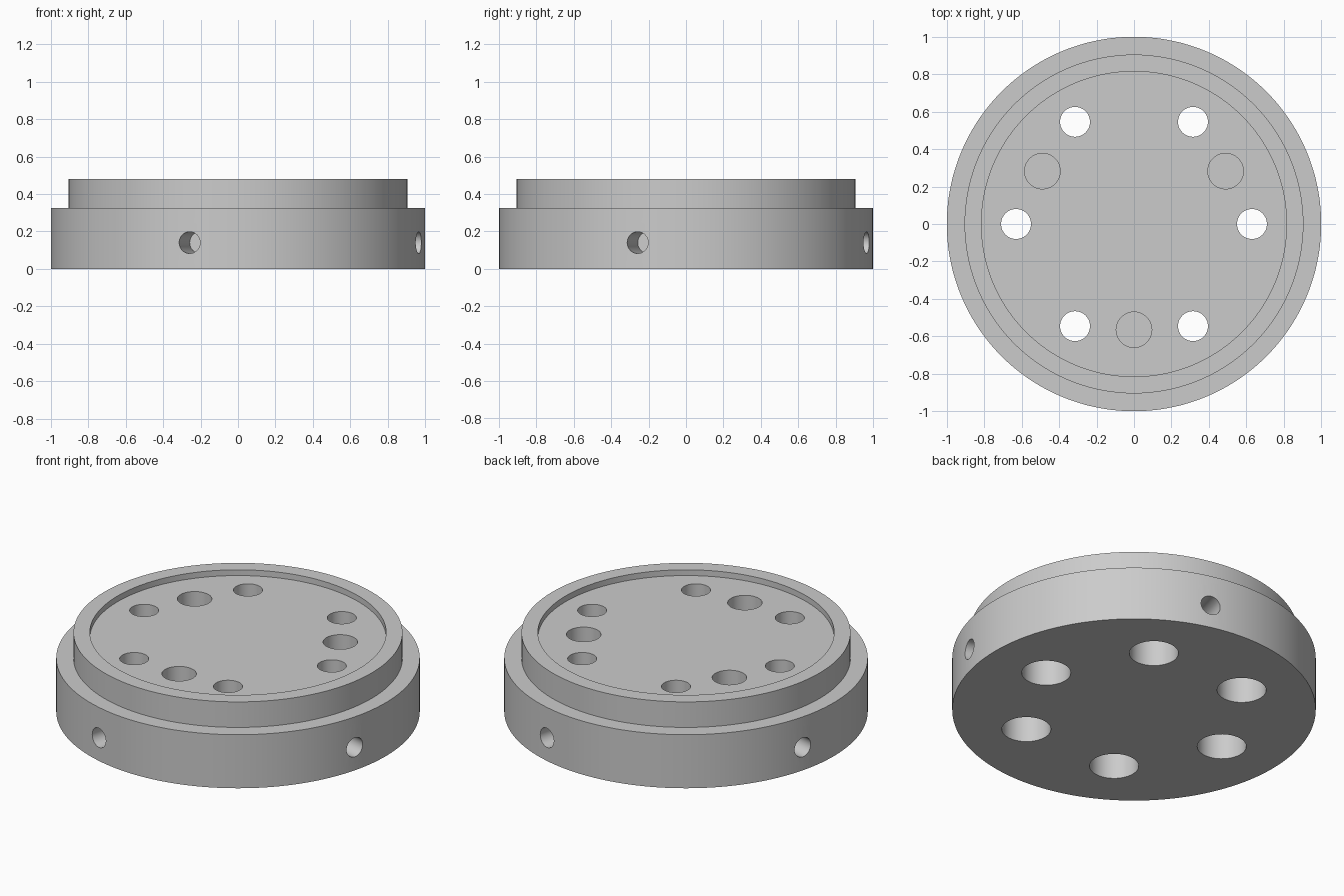
import bpy, bmesh
from math import cos, sin, pi, radians
from mathutils import Matrix, Vector

if "Cube" in bpy.data.objects:
    bpy.data.objects.remove(bpy.data.objects["Cube"], do_unlink=True)

grey = bpy.data.materials.new("machined grey")
grey.use_nodes = True
grey.diffuse_color = (0.6, 0.6, 0.6, 1)
grey.node_tree.nodes["Principled BSDF"].inputs["Base Color"].default_value = grey.diffuse_color


def add_object(name, bm):
    bmesh.ops.recalc_face_normals(bm, faces=bm.faces)
    mesh = bpy.data.meshes.new(name)
    bm.to_mesh(mesh)
    bm.free()
    mesh.materials.append(grey)
    obj = bpy.data.objects.new(name, mesh)
    bpy.context.collection.objects.link(obj)
    return obj


def lathe(name, profile, sides):
    """Revolve an (r, z) profile around z and close both ends."""
    bm = bmesh.new()
    rings = [[bm.verts.new((r * cos(2 * pi * i / sides), r * sin(2 * pi * i / sides), z))
              for i in range(sides)] for r, z in profile]
    for low, high in zip(rings, rings[1:]):
        for i in range(sides):
            j = (i + 1) % sides
            bm.faces.new((low[i], low[j], high[j], high[i]))
    bm.faces.new(rings[0])
    bm.faces.new(rings[-1])
    return add_object(name, bm)


def drill(body, name, angles, radius, distance, z, length, radial=False):
    """Cut a ring of round holes, upright or pointing at the centre."""
    bm = bmesh.new()
    for angle in angles:
        turn = Matrix.Rotation(radians(angle), 4, 'Z')
        place = turn @ Matrix.Translation(Vector((distance, 0, z)))
        if radial:
            place = place @ Matrix.Rotation(pi / 2, 4, 'Y')
        bmesh.ops.create_cone(bm, cap_ends=True, segments=48, radius1=radius,
                              radius2=radius, depth=length, matrix=place)
    cutter = add_object(name, bm)
    cutter.hide_render = True
    bpy.context.view_layer.objects.active = body
    mod = body.modifiers.new(name, 'BOOLEAN')
    mod.operation = 'DIFFERENCE'
    mod.solver = 'EXACT'
    mod.object = cutter
    bpy.ops.object.modifier_apply(modifier=mod.name)
    bpy.data.objects.remove(cutter, do_unlink=True)


# Stepped flange with a shallow recess in the top
flange = lathe("flange_body", [(1, 0), (1, 0.325), (0.905, 0.325), (0.905, 0.48),
                               (0.815, 0.48), (0.815, 0.445)], 144)

# Six screw holes with wide counterbores underneath
sixths = range(0, 360, 60)
drill(flange, "counterbores", sixths, 0.135, 0.63, 0.1, 0.3)
drill(flange, "screw_holes", sixths, 0.08, 0.63, 0.4, 0.4)

# Three blind sockets in the recess
drill(flange, "blind_sockets", (30, 150, 270), 0.095, 0.565, 0.4, 0.3)

# Four radial holes in the rim
drill(flange, "rim_holes", (75, 165, 255, 345), 0.058, 0.93, 0.14, 0.3, radial=True)

# Smooth walls with crisp edges
bpy.ops.object.select_all(action='DESELECT')
flange.select_set(True)
bpy.context.view_layer.objects.active = flange
bpy.ops.object.shade_smooth_by_angle(angle=radians(30))
